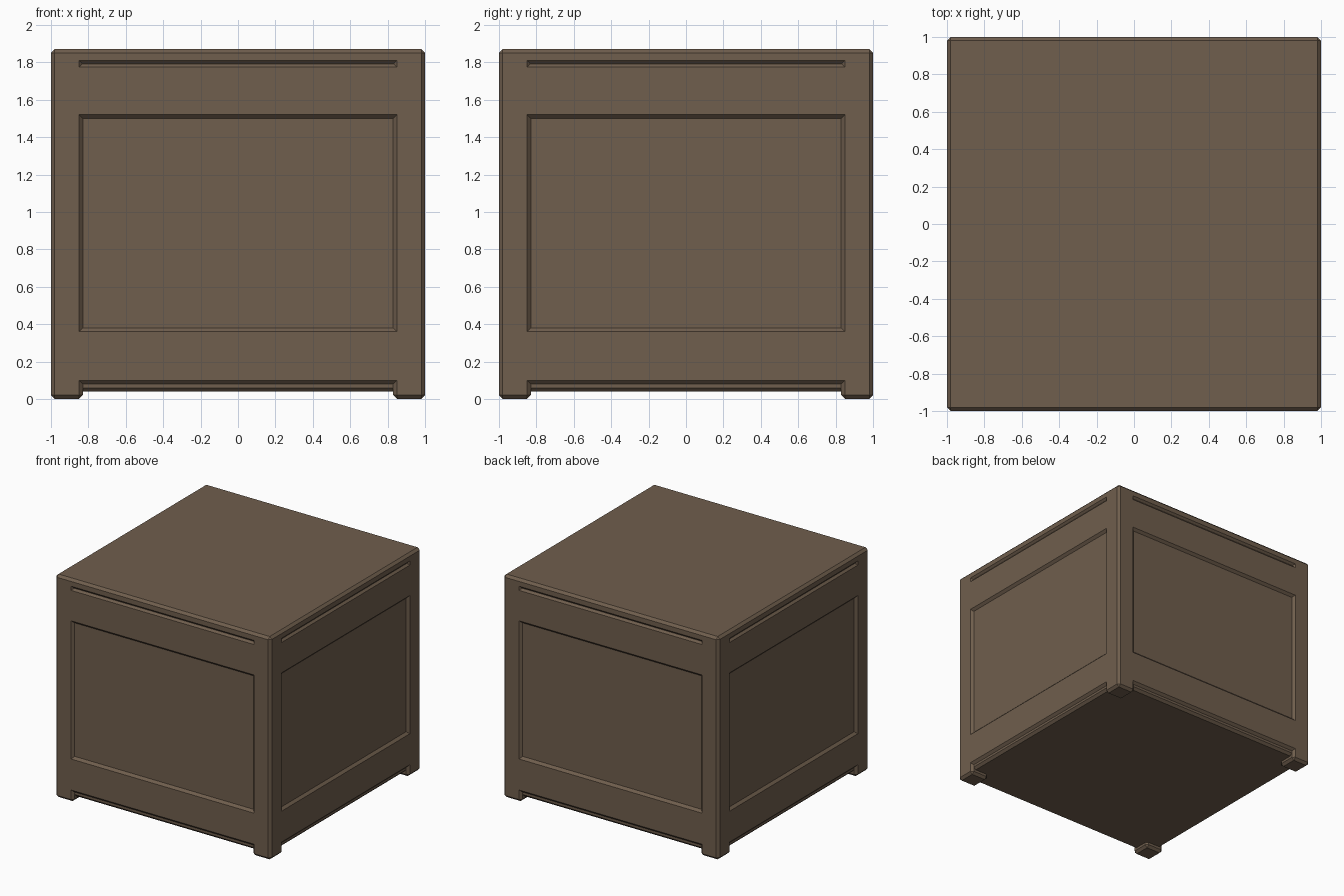
import bpy
import bmesh
import math
from mathutils import Matrix, Vector

default_cube = bpy.data.objects.get("Cube")
if default_cube:
    bpy.data.objects.remove(default_cube, do_unlink=True)

CHAMFER = 0.02

brown = bpy.data.materials.new("dark_brown")
brown.use_nodes = True
colour = (0.16, 0.112, 0.074, 1)
brown.diffuse_color = colour
brown.node_tree.nodes["Principled BSDF"].inputs["Base Color"].default_value = colour


def finish(bm, name):
    bmesh.ops.recalc_face_normals(bm, faces=bm.faces)
    mesh = bpy.data.meshes.new(name)
    bm.to_mesh(mesh)
    bm.free()
    mesh.materials.append(brown)
    obj = bpy.data.objects.new(name, mesh)
    bpy.context.collection.objects.link(obj)
    return obj


def chamfered_box(name, low, high, sharp_top=False):
    """Box between two corners with chamfered edges, optionally not around the top."""
    low, high = Vector(low), Vector(high)
    bm = bmesh.new()
    bmesh.ops.create_cube(bm, size=1)
    for v in bm.verts:
        v.co = (low + high) / 2 + v.co * (high - low)
    edges = [e for e in bm.edges
             if not (sharp_top and all(v.co.z > high.z - 0.001 for v in e.verts))]
    bmesh.ops.bevel(bm, geom=edges, offset=CHAMFER, segments=1,
                    profile=0.5, affect='EDGES')
    return finish(bm, name)


def add_recess(bm, half_width, bottom, top, depth, turn):
    """Tapered cutter with 45 degree walls, sunk into one side of the body."""
    rings = []
    for d in (-0.02, depth):
        x, z0, z1 = half_width - d, bottom + d, top - d
        rings.append([bm.verts.new(turn @ Vector(p)) for p in
                      ((-x, d - 1, z0), (x, d - 1, z0), (x, d - 1, z1), (-x, d - 1, z1))])
    outer, inner = rings
    bm.faces.new(outer)
    bm.faces.new(inner)
    for i in range(4):
        j = (i + 1) % 4
        bm.faces.new((outer[i], outer[j], inner[j], inner[i]))


# Main body with a sunken panel and a narrow groove on every side
body = chamfered_box("body", (-1, -1, 0.08), (1, 1, 1.87))
bm = bmesh.new()
for k in range(4):
    turn = Matrix.Rotation(k * math.pi / 2, 3, 'Z')
    add_recess(bm, 0.85, 0.36, 1.52, CHAMFER, turn)
    add_recess(bm, 0.85, 1.775, 1.81, 0.0165, turn)
cutter = finish(bm, "recess_cutter")
cutter.hide_render = True

cut = body.modifiers.new("recesses", 'BOOLEAN')
cut.operation = 'DIFFERENCE'
cut.solver = 'EXACT'
cut.object = cutter
bpy.context.view_layer.objects.active = body
bpy.ops.object.modifier_apply(modifier=cut.name)
bpy.data.objects.remove(cutter, do_unlink=True)

# Recessed plinth under the body
chamfered_box("plinth", (-0.98, -0.98, 0.04), (0.98, 0.98, 0.1), sharp_top=True)

# Four corner feet
for side, sx in (("left", 1), ("right", -1)):
    for end, sy in (("front", -1), ("back", 1)):
        xs, ys = sorted((sx, sx * 0.83)), sorted((sy, sy * 0.83))
        chamfered_box(f"{end}_{side}_foot", (xs[0], ys[0], 0), (xs[1], ys[1], 0.1),
                      sharp_top=True)
